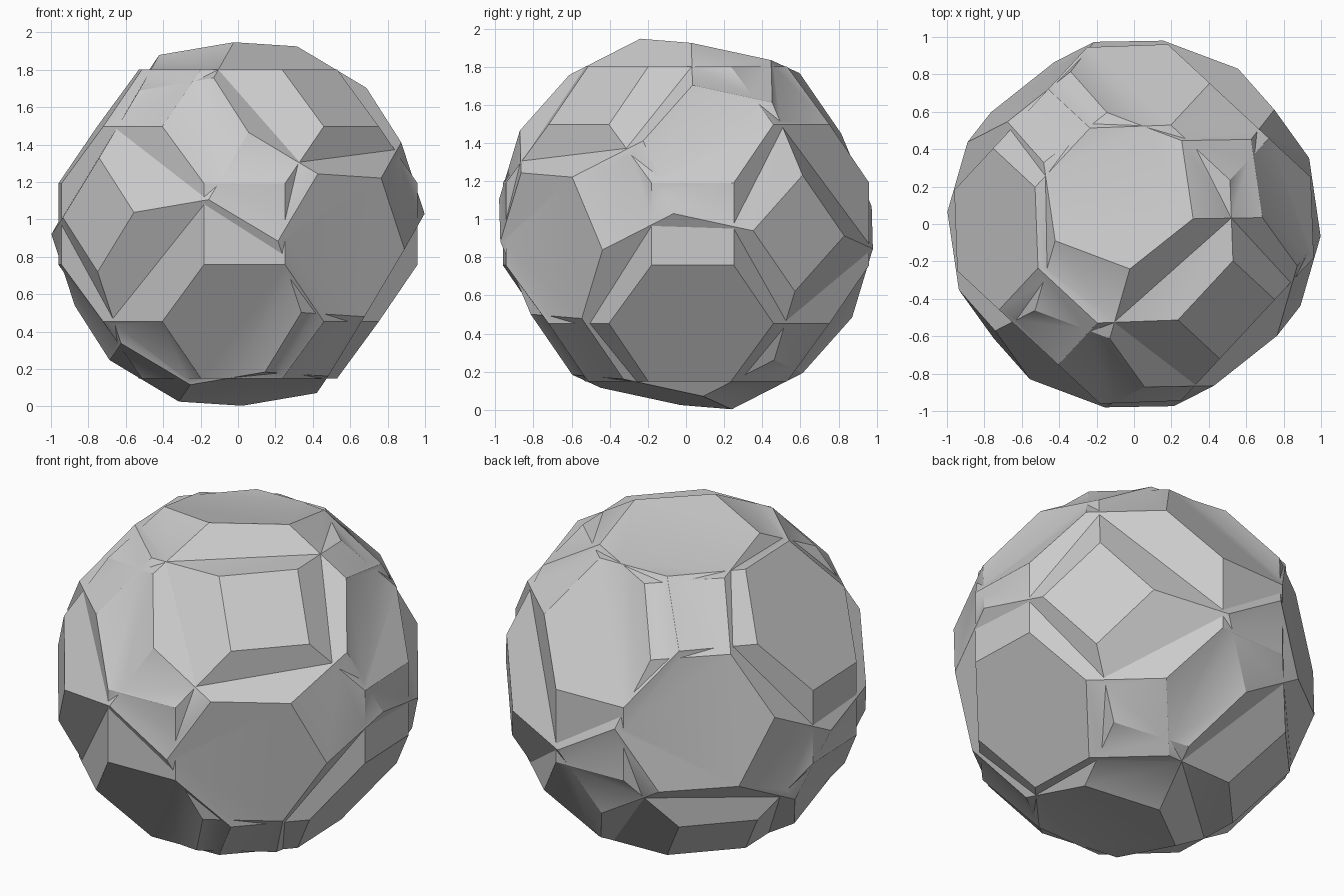
import bpy
import bmesh
from itertools import permutations, product
from math import radians, sqrt
from mathutils import Matrix, Vector

cube = bpy.data.objects.get("Cube")
if cube:
    bpy.data.objects.remove(cube, do_unlink=True)

EDGE = 0.432
CENTRE = Vector((0, 0, 0.975))

# Single stone grey
stone = bpy.data.materials.new("stone grey")
stone.use_nodes = True
grey = (0.6, 0.6, 0.6, 1)
stone.diffuse_color = grey
stone.node_tree.nodes["Principled BSDF"].inputs["Base Color"].default_value = grey


def truncated_cuboctahedron(name, rotation):
    """Solid of squares, hexagons and octagons, hulled from its corners."""
    bm = bmesh.new()
    steps = (0.5, 0.5 + sqrt(0.5), 0.5 + sqrt(2))
    for corner in permutations(steps):
        for signs in product((-1, 1), repeat=3):
            point = Vector(s * c for s, c in zip(signs, corner)) * EDGE
            bm.verts.new(rotation @ point)
    bmesh.ops.convex_hull(bm, input=bm.verts[:])
    bmesh.ops.dissolve_limit(bm, angle_limit=radians(2),
                             verts=bm.verts[:], edges=bm.edges[:])
    bmesh.ops.recalc_face_normals(bm, faces=bm.faces[:])
    mesh = bpy.data.meshes.new(name)
    bm.to_mesh(mesh)
    bm.free()
    mesh.materials.append(stone)
    obj = bpy.data.objects.new(name, mesh)
    obj.location = CENTRE
    bpy.context.scene.collection.objects.link(obj)
    return obj


# Upright solid, turned about the vertical
upright = truncated_cuboctahedron("faceted_ball", Matrix.Rotation(radians(47.1), 3, 'Z'))

# Tilted solid, placed by the directions of its octagons
first = Vector((0.449, -0.506, 0.736)).normalized()
second = Vector((0.249, 0.865, 0.441))
second = (second - first * second.dot(first)).normalized()
tilt = Matrix((first, second, first.cross(second))).transposed()
tilted = truncated_cuboctahedron("tilted_solid", tilt)
tilted.hide_render = True

# Fuse both into one faceted ball
bpy.context.view_layer.update()
union = upright.modifiers.new("fuse", 'BOOLEAN')
union.operation = 'UNION'
union.solver = 'EXACT'
union.object = tilted
for obj in bpy.context.selected_objects:
    obj.select_set(False)
bpy.context.view_layer.objects.active = upright
upright.select_set(True)
bpy.ops.object.modifier_apply(modifier=union.name)
bpy.data.objects.remove(tilted, do_unlink=True)

# Soften only the shallow creases
bpy.ops.object.shade_smooth_by_angle(angle=radians(30))
